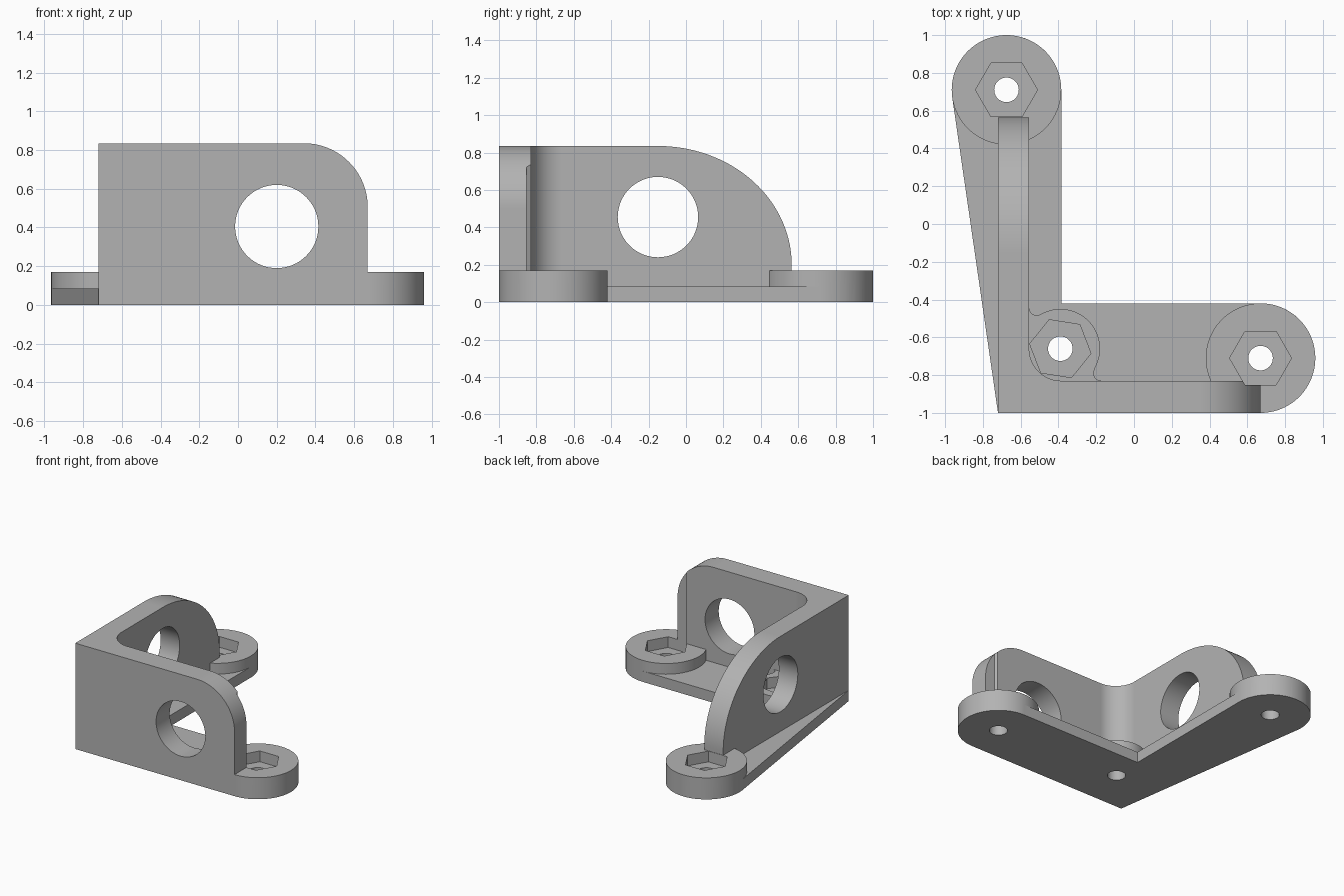
import bpy, bmesh
from math import sin, cos, radians

cube = bpy.data.objects.get("Cube")
if cube:
    bpy.data.objects.remove(cube, do_unlink=True)

grey = bpy.data.materials.new("matte_grey")
grey.use_nodes = True
colour = (0.45, 0.45, 0.45, 1)
grey.diffuse_color = colour
grey.node_tree.nodes["Principled BSDF"].inputs["Base Color"].default_value = colour


def arc(cx, cy, rx, start, end, ry=None, steps=32):
    ry = ry or rx
    angles = [radians(start + (end - start) * i / steps) for i in range(steps + 1)]
    return [(cx + rx * cos(a), cy + ry * sin(a)) for a in angles]


def ring(cx, cy, r, sides=64, turn=0):
    return arc(cx, cy, r, turn, turn + 360, steps=sides)[:-1]


def prism(name, outline, lo, hi, axis="z"):
    """Extrude a 2D outline along an axis."""
    place = {"x": lambda u, v, w: (w, u, v),
             "y": lambda u, v, w: (u, w, v),
             "z": lambda u, v, w: (u, v, w)}[axis]
    bm = bmesh.new()
    face = bm.faces.new([bm.verts.new(place(u, v, lo)) for u, v in outline])
    moved = bmesh.ops.extrude_face_region(bm, geom=[face])["geom"]
    bmesh.ops.translate(bm, vec=place(0, 0, hi - lo),
                        verts=[g for g in moved if isinstance(g, bmesh.types.BMVert)])
    bmesh.ops.recalc_face_normals(bm, faces=bm.faces)
    mesh = bpy.data.meshes.new(name)
    bm.to_mesh(mesh)
    bm.free()
    mesh.materials.append(grey)
    obj = bpy.data.objects.new(name, mesh)
    bpy.context.collection.objects.link(obj)
    return obj


BASE_TOP, PAD_TOP, WALL_TOP = 0.085, 0.17, 0.835
BACK, RIGHT, CORNER = (-0.675, 0.71), (0.67, -0.71), (-0.39, -0.66)
PAD_R = 0.29

# L-shaped base plate with rounded ends
bracket = prism("bracket", [(-0.72, -1)] + arc(*RIGHT, PAD_R, -90, 90)
                + [(-0.385, -0.42)] + arc(*BACK, PAD_R, 0, 188.3), 0, BASE_TOP)

# Round pads at both ends
parts = [prism("back_pad", ring(*BACK, PAD_R, 96), 0, PAD_TOP),
         prism("side_pad", ring(*RIGHT, PAD_R, 96), 0, PAD_TOP)]

# Corner pad blended into both walls by small fillets
parts.append(prism("corner_pad", arc(*CORNER, 0.21, -30, 120)
                   + arc(-0.515, -0.4435, 0.04, -60, -180, steps=10)
                   + [(-0.6, -0.4435), (-0.6, -0.9), (-0.1735, -0.9)]
                   + arc(-0.1735, -0.79, 0.04, -90, -210, steps=10), 0, PAD_TOP))

# Upright walls with rounded outer corners
parts.append(prism("front_wall", [(-0.72, 0), (0.67, 0)]
                   + arc(0.34, 0.505, 0.33, 0, 90) + [(-0.72, WALL_TOP)],
                   -1, -0.83, "y"))
parts.append(prism("side_wall", [(-1, 0), (0.565, 0)]
                   + arc(-0.15, 0.2, 0.715, 0, 90, ry=0.635, steps=48)
                   + [(-1, WALL_TOP)], -0.72, -0.555, "x"))

# Inner fillet where the walls meet
parts.append(prism("wall_fillet", [(-0.6, -0.9), (-0.39, -0.9)]
                   + arc(*CORNER, 0.17, 270, 180, rx_ry) + [(-0.6, -0.66)]
                   if (rx_ry := 0.17) is None else
                   [(-0.6, -0.9), (-0.39, -0.9)]
                   + arc(-0.385, -0.66, 0.17, 270, 180) + [(-0.6, -0.66)],
                   0, WALL_TOP))

# Cutters: large wall holes, nut pockets open upward, bolt holes
cutters = [prism("front_hole_cutter", ring(0.2, 0.405, 0.215), -1.2, -0.6, "y"),
           prism("side_hole_cutter", ring(-0.15, 0.455, 0.215), -0.9, -0.4, "x")]
for label, spot, turn in (("back", BACK, 0), ("side", RIGHT, 0), ("corner", CORNER, -9)):
    cutters.append(prism(label + "_nut_cutter", ring(*spot, 0.164, 6, turn), BASE_TOP, 1.2))
    cutters.append(prism(label + "_bolt_cutter", ring(*spot, 0.065, 40), -0.2, 0.3))

# Combine everything into one solid
for operation, tools in (("UNION", parts), ("DIFFERENCE", cutters)):
    for tool in tools:
        tool.hide_render = True
        mod = bracket.modifiers.new(tool.name, "BOOLEAN")
        mod.operation, mod.solver, mod.object = operation, "EXACT", tool

depsgraph = bpy.context.evaluated_depsgraph_get()
solid = bpy.data.meshes.new_from_object(bracket.evaluated_get(depsgraph))
bracket.modifiers.clear()
bracket.data = solid
for tool in parts + cutters:
    bpy.data.objects.remove(tool, do_unlink=True)

# Smooth the curved faces and keep the edges sharp
bpy.ops.object.select_all(action="DESELECT")
bracket.select_set(True)
bpy.context.view_layer.objects.active = bracket
bpy.ops.object.shade_smooth_by_angle(angle=radians(25))
weighted = bracket.modifiers.new("even_shading", "WEIGHTED_NORMAL")
weighted.keep_sharp = True
